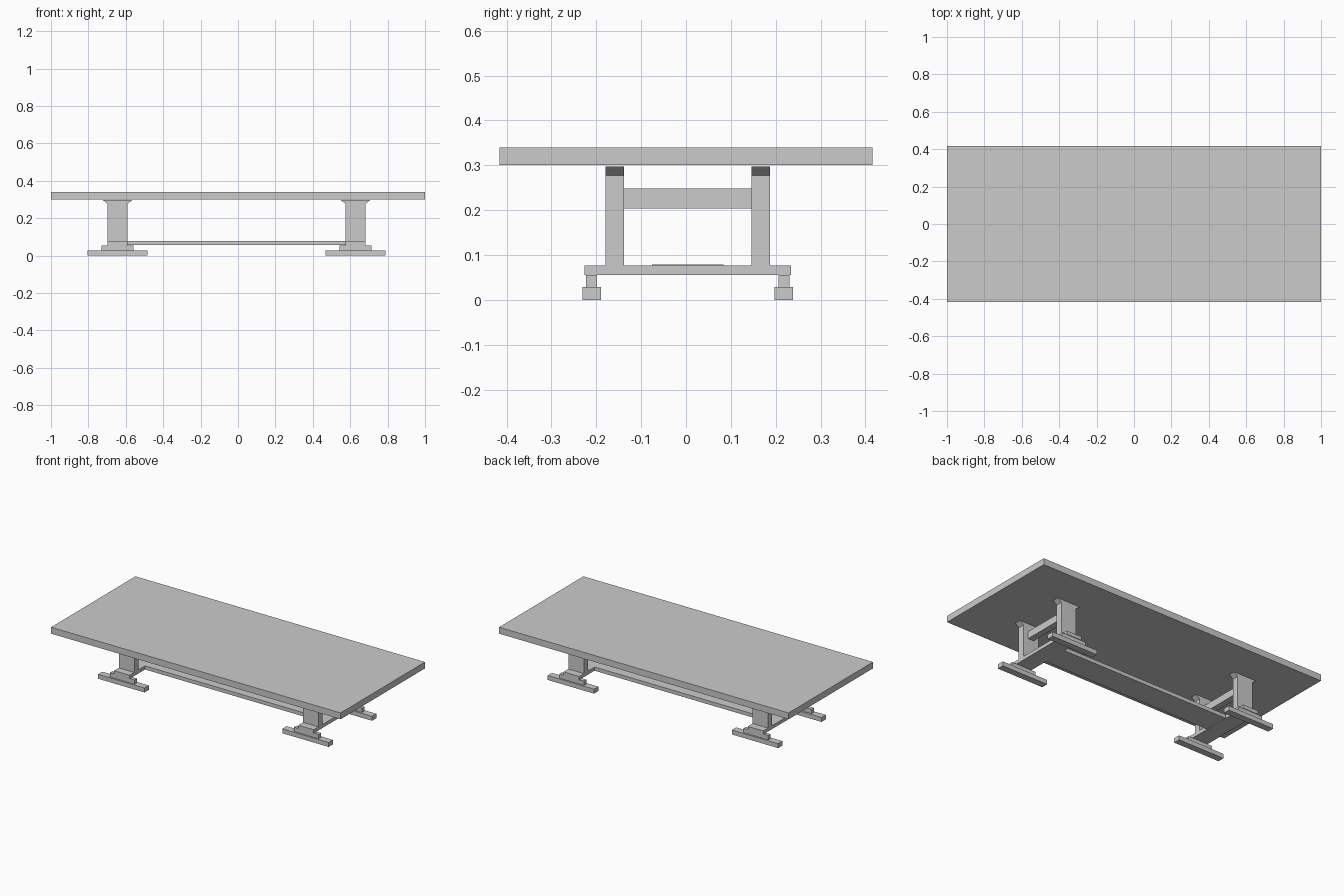
import bpy, bmesh

if "Cube" in bpy.data.objects:
    bpy.data.objects.remove(bpy.data.objects["Cube"])

CX, CY = -0.008, 0.004   # the base sits very slightly off centre


def box(name, x, y, z):
    bm = bmesh.new()
    bmesh.ops.create_cube(bm, size=1)
    for v in bm.verts:
        for i, (lo, hi) in enumerate((x, y, z)):
            v.co[i] = lo if v.co[i] < 0 else hi
    return finish(name, bm)


def prism(name, profile, y0, y1):
    # extrude an xz outline along y
    bm = bmesh.new()
    face = bm.faces.new([bm.verts.new((x, y0, z)) for x, z in profile])
    new = bmesh.ops.extrude_face_region(bm, geom=[face])["geom"]
    moved = [g for g in new if isinstance(g, bmesh.types.BMVert)]
    bmesh.ops.translate(bm, verts=moved, vec=(0, y1 - y0, 0))
    bmesh.ops.recalc_face_normals(bm, faces=bm.faces)
    return finish(name, bm)


def finish(name, bm):
    mesh = bpy.data.meshes.new(name)
    bm.to_mesh(mesh)
    bm.free()
    ob = bpy.data.objects.new(name, mesh)
    bpy.context.collection.objects.link(ob)
    return ob


def span(c, half):
    return (c - half, c + half)


# Top slab
box("table_top", (-1, 1), (-0.416, 0.416), (0.30, 0.34))

# Long floor-level stretcher joining the trestles
box("stretcher", span(CX, 0.583), span(CY, 0.08), (0.056, 0.079))

for sx, side in ((-1, "left"), (1, "right")):
    x = CX + sx * 0.636

    # Trestle rails
    box(f"{side}_lower_rail", span(x, 0.0535), span(CY, 0.23), (0.055, 0.077))
    box(f"{side}_upper_rail", span(x, 0.02), span(CY, 0.143), (0.203, 0.248))

    for sy, end in ((-1, "front"), (1, "back")):
        tag = f"{side}_{end}"

        # Post with flared head
        half = [(0.0535, 0.077), (0.0535, 0.277), (0.079, 0.297)]
        outline = [(x + a, z) for a, z in half] + [(x - a, z) for a, z in reversed(half)]
        yp = CY + sy * 0.163
        prism(f"{tag}_post", outline, yp - 0.0205, yp + 0.0205)

        # Stepped foot
        yb = CY + sy * 0.2145
        box(f"{tag}_foot_block", span(x, 0.085), span(yb, 0.012), (0.028, 0.055))
        yf = CY + sy * 0.214
        box(f"{tag}_foot", span(x, 0.16), span(yf, 0.021), (0.0, 0.028))
